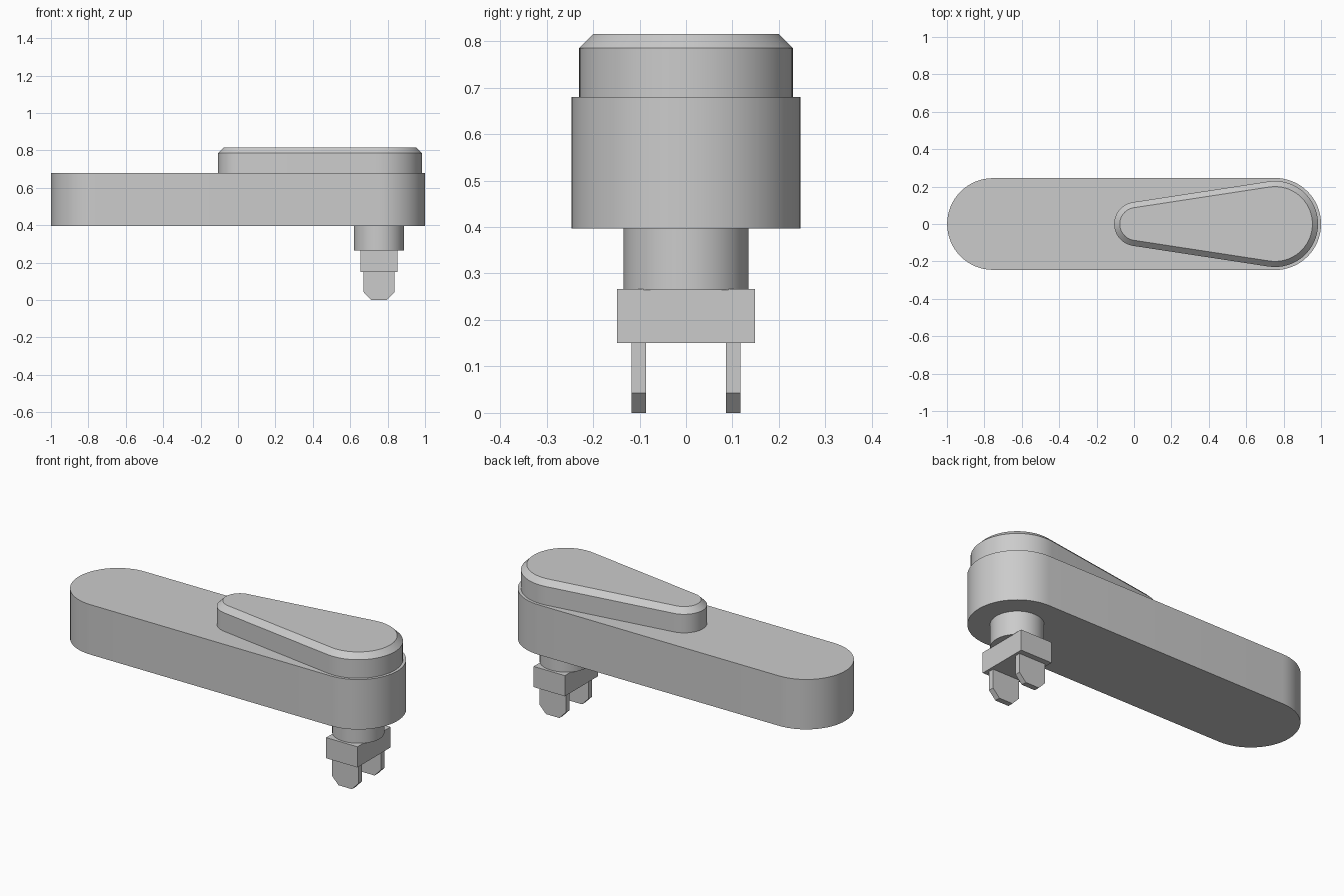
import bpy, bmesh
from math import sin, cos, pi, asin

if "Cube" in bpy.data.objects:
    bpy.data.objects.remove(bpy.data.objects["Cube"])

PIVOT = 0.754


def loft(name, rings, smooth=True):
    """Closed solid from matching vertex rings."""
    bm = bmesh.new()
    loops = [[bm.verts.new(p) for p in ring] for ring in rings]
    n = len(loops[0])
    for a, b in zip(loops, loops[1:]):
        for i in range(n):
            j = (i + 1) % n
            bm.faces.new((a[i], a[j], b[j], b[i]))
    bm.faces.new(loops[0][::-1])
    bm.faces.new(loops[-1])
    bmesh.ops.recalc_face_normals(bm, faces=bm.faces)
    mesh = bpy.data.meshes.new(name)
    bm.to_mesh(mesh)
    bm.free()
    ob = bpy.data.objects.new(name, mesh)
    bpy.context.collection.objects.link(ob)
    if smooth:
        bpy.ops.object.select_all(action='DESELECT')
        ob.select_set(True)
        bpy.context.view_layer.objects.active = ob
        bpy.ops.object.shade_smooth_by_angle(angle=pi / 6)
    return ob


def capsule(x0, r0, x1, r1, z, seg=32):
    """Outline of two circles joined by their tangents."""
    tilt = asin((r1 - r0) / (x1 - x0))
    a = pi / 2 + tilt
    right = [-a + 2 * a * i / seg for i in range(seg + 1)]
    b = 2 * pi - 2 * a
    left = [a + b * i / seg for i in range(seg + 1)]
    return ([(x1 + r1 * cos(t), r1 * sin(t), z) for t in right] +
            [(x0 + r0 * cos(t), r0 * sin(t), z) for t in left])


def circle(x, r, z, seg=48):
    return [(x + r * cos(2 * pi * i / seg), r * sin(2 * pi * i / seg), z)
            for i in range(seg)]


def rect(x, hx, hy, z):
    return [(x - hx, -hy, z), (x + hx, -hy, z), (x + hx, hy, z), (x - hx, hy, z)]


# Long rounded handle body
loft("handle_body", [capsule(-PIVOT, 0.2451, PIVOT, 0.2461, z) for z in (0.397, 0.68)])

# Teardrop cap with chamfered top rim
loft("top_cap", [capsule(0.012, 0.118 - d, PIVOT, 0.23 - d, z)
                 for d, z in ((0, 0.68), (0, 0.785), (0.03, 0.815))])

# Round neck and square block beneath the pivot
loft("neck", [circle(PIVOT, 0.134, z) for z in (0.265, 0.397)])
loft("block", [rect(PIVOT, 0.098, 0.148, z) for z in (0.15, 0.267)], smooth=False)

# Pair of prongs with chamfered tips
prong = [(-0.042, 0), (0.042, 0), (0.083, 0.043), (0.083, 0.15),
         (-0.083, 0.15), (-0.083, 0.043)]
for side, label in ((-1, "front"), (1, "back")):
    loft(label + "_prong", [[(PIVOT + x, side * y, z) for x, z in prong]
                            for y in (0.086, 0.117)], smooth=False)
